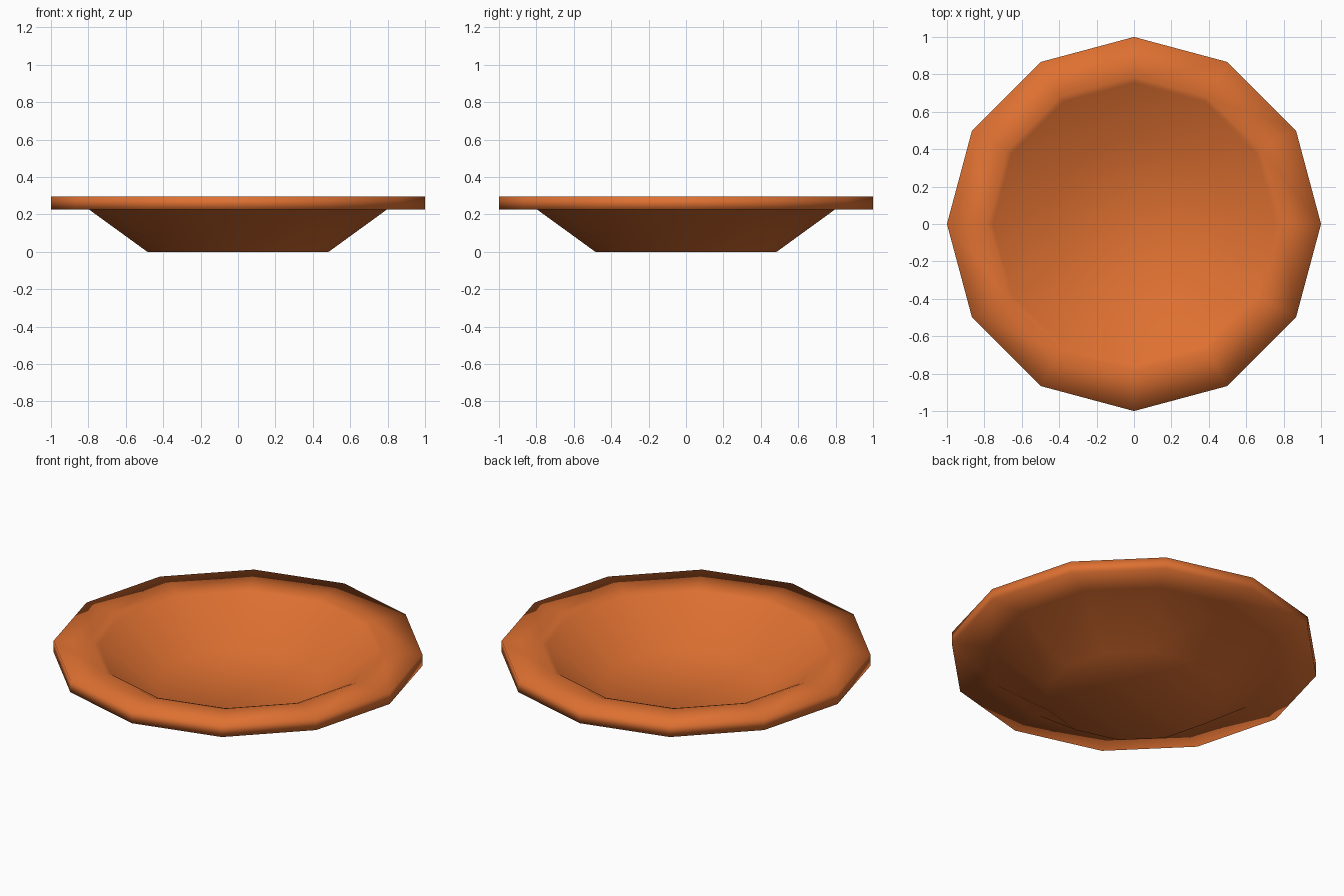
import bpy
import bmesh
from math import cos, sin, tau

cube = bpy.data.objects.get("Cube")
if cube:
    bpy.data.objects.remove(cube, do_unlink=True)

SIDES = 12

# Glazed clay colour
clay = bpy.data.materials.new("orange_clay")
clay.use_nodes = True
colour = (0.73, 0.163, 0.031, 1.0)
clay.diffuse_color = colour
clay.node_tree.nodes["Principled BSDF"].inputs["Base Color"].default_value = colour

# Radius and height, from the foot round the rim to the inner floor
profile = [
    (0.485, 0.0),    # foot
    (0.795, 0.225),  # underside of rim
    (1.0, 0.225),    # rim edge, lower
    (1.0, 0.295),    # rim edge, upper
    (0.785, 0.295),  # lip
    (0.755, 0.283),  # softened lip
    (0.46, 0.07),    # inner floor
]


def lathe(name, points, material):
    """Turn a profile into a closed, faceted solid of revolution."""
    bm = bmesh.new()
    rings = []
    for r, z in points:
        rings.append([bm.verts.new((r * cos(tau * i / SIDES), r * sin(tau * i / SIDES), z))
                      for i in range(SIDES)])
    for low, high in zip(rings, rings[1:]):
        for i in range(SIDES):
            j = (i + 1) % SIDES
            bm.faces.new((low[i], low[j], high[j], high[i]))
    bm.faces.new(list(reversed(rings[0])))
    bm.faces.new(rings[-1])
    bmesh.ops.recalc_face_normals(bm, faces=bm.faces)
    for face in bm.faces:
        face.smooth = True
    mesh = bpy.data.meshes.new(name)
    bm.to_mesh(mesh)
    bm.free()
    mesh.materials.append(material)
    obj = bpy.data.objects.new(name, mesh)
    bpy.context.collection.objects.link(obj)
    return obj


# Plate
lathe("plate", profile, clay)
